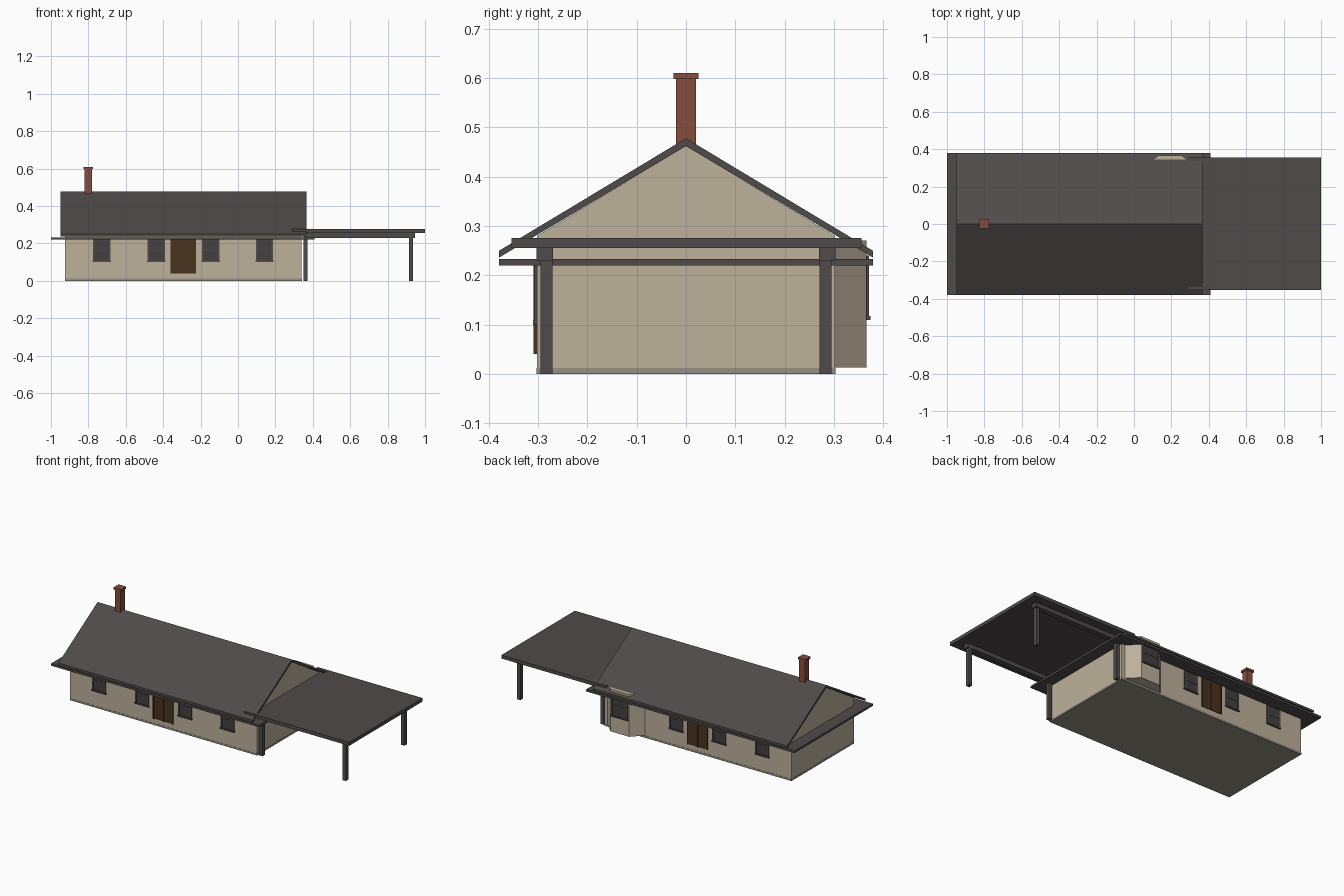
import bpy

cube = bpy.data.objects.get("Cube")
if cube:
    bpy.data.objects.remove(cube, do_unlink=True)


def material(name, rgb):
    m = bpy.data.materials.new(name)
    m.use_nodes = True
    color = (*rgb, 1)
    m.diffuse_color = color
    bsdf = m.node_tree.nodes["Principled BSDF"]
    bsdf.inputs["Base Color"].default_value = color
    bsdf.inputs["Roughness"].default_value = 0.8
    return m


ROOF = material("charcoal roof", (0.08, 0.07, 0.07))
WALL = material("beige wall", (0.51, 0.44, 0.33))
PLINTH = material("stone plinth", (0.3, 0.28, 0.23))
BRICK = material("red brick", (0.24, 0.075, 0.045))
DOOR = material("brown door", (0.065, 0.032, 0.013))
GLASS = material("dark glass", (0.055, 0.05, 0.052))


def prism(name, points, lo, hi, axis, mat):
    """Extrude a 2D outline along x (points are y, z) or along z (points are x, y)."""
    def place(p, d):
        return (d, *p) if axis == "x" else (*p, d)
    n = len(points)
    verts = [place(p, d) for d in (lo, hi) for p in points]
    faces = [tuple(reversed(range(n))), tuple(range(n, 2 * n))]
    faces += [(i, (i + 1) % n, (i + 1) % n + n, i + n) for i in range(n)]
    mesh = bpy.data.meshes.new(name)
    mesh.from_pydata(verts, [], faces)
    mesh.materials.append(mat)
    obj = bpy.data.objects.new(name, mesh)
    bpy.context.collection.objects.link(obj)
    return obj


def box(name, x, y, z, mat):
    (x0, x1), (y0, y1) = sorted(x), sorted(y)
    return prism(name, [(x0, y0), (x1, y0), (x1, y1), (x0, y1)], *z, "z", mat)


# House body with its gables, and the plinth below
LEFT, RIGHT, DEPTH = -0.925, 0.34, 0.302
prism("house_walls", [(-DEPTH, 0.012), (DEPTH, 0.012), (DEPTH, 0.28), (0, 0.463), (-DEPTH, 0.28)],
      LEFT, RIGHT, "x", WALL)
box("plinth", (LEFT - 0.001, RIGHT + 0.001), (-DEPTH - 0.001, DEPTH + 0.001), (0, 0.012), PLINTH)

# Pitched roof shell over a flat eaves slab
EAVE = 0.379
prism("gable_roof", [(-EAVE, 0.236), (0, 0.462), (EAVE, 0.236), (EAVE, 0.25), (0, 0.478), (-EAVE, 0.25)],
      -0.95, 0.365, "x", ROOF)
box("eaves_slab", (-1, 0.41), (-EAVE, EAVE), (0.22, 0.233), ROOF)

# Chimney
box("chimney_stack", (-0.82, -0.78), (-0.02, 0.02), (0.42, 0.598), BRICK)
box("chimney_cap", (-0.826, -0.774), (-0.025, 0.025), (0.598, 0.61), BRICK)

# Carport
box("carport_roof", (0.29, 1), (-0.354, 0.356), (0.255, 0.276), ROOF)
for side, word in ((-1, "front"), (1, "back")):
    box(word + "_carport_beam", (0.35, 0.945), (side * 0.27, side * 0.303), (0.23, 0.256), ROOF)
    for x, end in ((0.36, "inner"), (0.925, "outer")):
        box(f"{word}_{end}_carport_post", (x - 0.011, x + 0.011), (side * 0.271, side * 0.295),
            (0, 0.24), ROOF)

# Bay on the back wall
BAY = 0.366
prism("bay", [(0.06, 0.295), (0.325, 0.295), (0.255, BAY), (0.128, BAY)], 0.013, 0.271, "z", WALL)


def window(name, x0, x1, wall, side, z0, z1):
    """Pane with a surrounding frame, a sash bar and a sill."""
    def part(label, xs, zs, out, mat):
        box(f"{name}_{label}", xs, (side * (wall - 0.002), side * (wall + out)), zs, mat)
    t, mid = 0.008, (z0 + z1) / 2
    part("glass", (x0, x1), (z0, z1), 0.002, GLASS)
    part("left_frame", (x0, x0 + t), (z0, z1), 0.005, ROOF)
    part("right_frame", (x1 - t, x1), (z0, z1), 0.005, ROOF)
    part("head", (x0 + t, x1 - t), (z1 - t, z1), 0.005, ROOF)
    part("sash_bar", (x0 + t, x1 - t), (mid - 0.003, mid + 0.003), 0.004, ROOF)
    part("sill", (x0 - 0.003, x1 + 0.003), (z0 - 0.003, z0 + 0.005), 0.008, ROOF)


# Windows and double doors on both long walls; the bay takes one back window's place
for side, word in ((-1, "front"), (1, "back")):
    for i, x in enumerate((-0.728, -0.437, -0.146, 0.142)):
        if side < 0 or x < 0:
            window(f"{word}_window_{i + 1}", x - 0.046, x + 0.046, DEPTH, side, 0.103, 0.225)

    face = side * (DEPTH - 0.002)
    box(word + "_door_panel", (-0.362, -0.224), (face, side * (DEPTH + 0.003)), (0.04, 0.225), DOOR)
    for x in (-0.362, -0.295, -0.232):
        box(word + "_door_frame", (x, x + 0.008), (face, side * (DEPTH + 0.007)), (0.04, 0.225), DOOR)

window("bay_window", 0.135, 0.248, BAY, 1, 0.112, 0.24)
